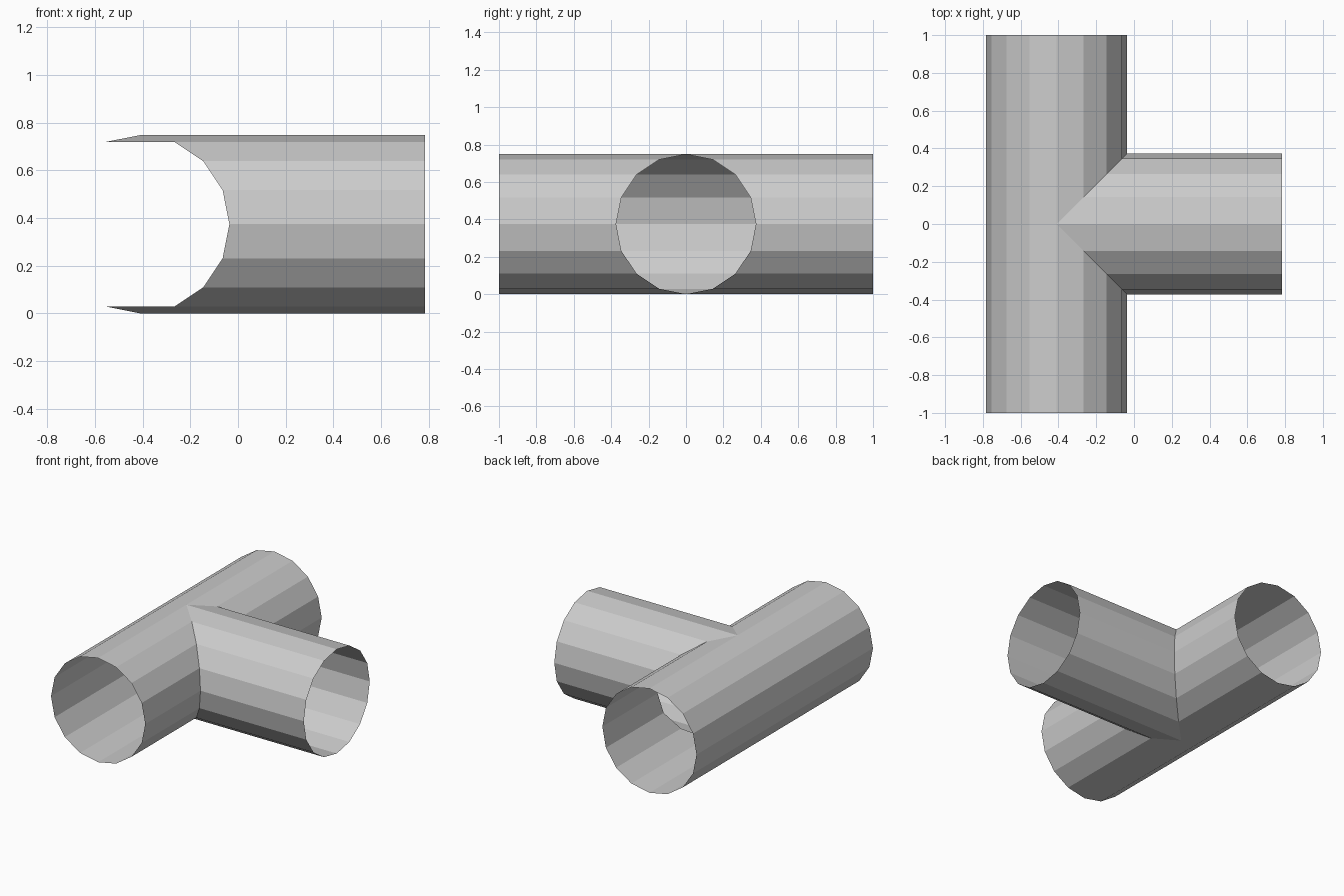
import bpy, bmesh
from math import sin, cos, pi

if "Cube" in bpy.data.objects:
    bpy.data.objects.remove(bpy.data.objects["Cube"])

R, CX, CZ, N = 0.374, -0.41, 0.374, 16
END_Y, END_X = 1.0, 0.784
ring = [(R * cos(2 * pi * k / N), CZ + R * sin(2 * pi * k / N)) for k in range(N)]


def make(name, strips):
    bm = bmesh.new()
    for pts in strips:
        bm.faces.new([bm.verts.new(p) for p in pts])
    bmesh.ops.remove_doubles(bm, verts=bm.verts, dist=1e-4)
    bmesh.ops.recalc_face_normals(bm, faces=bm.faces)
    me = bpy.data.meshes.new(name)
    bm.to_mesh(me)
    bm.free()
    ob = bpy.data.objects.new(name, me)
    bpy.context.collection.objects.link(ob)


def clean(pts):
    # drop repeated points where the mitre closes to a tip
    out = []
    for p in pts:
        if all(sum((a - b) ** 2 for a, b in zip(p, q)) > 1e-8 for q in out):
            out.append(p)
    return out


main, branch = [], []
for k in range(N):
    (a, za), (b, zb) = ring[k], ring[(k + 1) % N]
    # main pipe: whole strips on the far side, mitred halves around the opening
    if a + b < 0:
        main.append([(CX + a, -END_Y, za), (CX + b, -END_Y, zb),
                     (CX + b, END_Y, zb), (CX + a, END_Y, za)])
    else:
        for s in (-1, 1):
            main.append([(CX + a, s * END_Y, za), (CX + b, s * END_Y, zb),
                         (CX + b, s * abs(b), zb), (CX + a, s * abs(a), za)])
    # branch pipe: strips mitred to the main pipe
    branch.append([(CX + abs(a), a, za), (CX + abs(b), b, zb),
                   (END_X, b, zb), (END_X, a, za)])
    # small inner flaps where the top and bottom strips run on to the far wall
    if min(abs(a), abs(b)) < 1e-5:
        c, zc = (a, za) if abs(a) > abs(b) else (b, zb)
        z0 = zb if abs(a) > abs(b) else za
        branch.append([(CX, 0, z0), (CX - abs(c), c, zc), (CX + abs(c), c, zc)])

make("main_pipe", [clean(p) for p in main])
make("branch_pipe", [clean(p) for p in branch])
